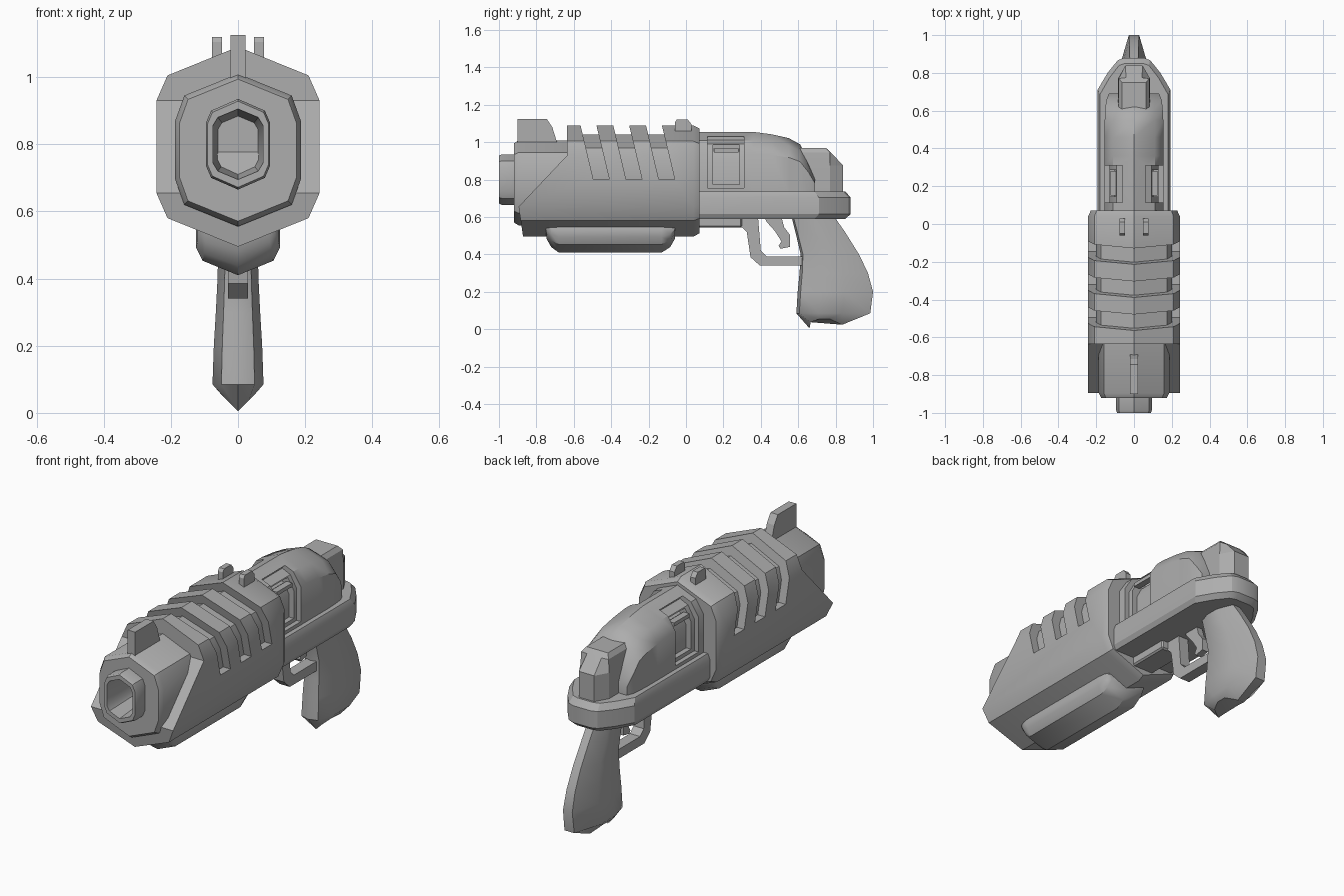
import bpy, bmesh, math

cube = bpy.data.objects.get("Cube")
if cube:
    bpy.data.objects.remove(cube, do_unlink=True)

grey = bpy.data.materials.new("mid grey")
grey.use_nodes = True
grey.diffuse_color = (0.42, 0.42, 0.42, 1)
grey.node_tree.nodes["Principled BSDF"].inputs["Base Color"].default_value = (0.42, 0.42, 0.42, 1)


def loft(name, rings, first=None, smooth=35, bevel=0):
    """Skin a list of equal rings of 3D points and cap both ends."""
    n = len(rings[0])
    bm = bmesh.new()
    vs = [[bm.verts.new(p) for p in ring] for ring in rings]
    for a, b in zip(vs, vs[1:]):
        for i in range(n):
            j = (i + 1) % n
            bm.faces.new((a[i], a[j], b[j], b[i]))
    for cap in first or [range(n)]:
        bm.faces.new([vs[0][i] for i in cap])
    bm.faces.new(vs[-1])
    bmesh.ops.recalc_face_normals(bm, faces=bm.faces)
    if bevel:
        bmesh.ops.bevel(bm, geom=bm.edges[:], offset=bevel, segments=1, affect='EDGES')
    me = bpy.data.meshes.new(name)
    bm.to_mesh(me)
    bm.free()
    me.materials.append(grey)
    ob = bpy.data.objects.new(name, me)
    bpy.context.scene.collection.objects.link(ob)
    shade(ob, smooth)
    return ob


def shade(ob, angle):
    bpy.ops.object.select_all(action='DESELECT')
    ob.select_set(True)
    bpy.context.view_layer.objects.active = ob
    if angle:
        bpy.ops.object.shade_smooth_by_angle(angle=math.radians(angle))


def mirror(half):
    """Close a right-hand half outline over the centre line."""
    return half + [(-x, z) for x, z in reversed(half) if abs(x) > 1e-6]


def section(half, y, s=1.0, cz=0.8):
    return [(x * s, y, cz + (z - cz) * s) for x, z in mirror(half)]


def plate(name, profile, x0, x1, **kw):
    """Side profile of (y, z) points extruded across x."""
    return loft(name, [[(x, y, z) for y, z in profile] for x in (x0, x1)], **kw)


def box(name, x0, x1, y0, y1, z0, z1, **kw):
    return plate(name, [(y0, z0), (y1, z0), (y1, z1), (y0, z1)], x0, x1, **kw)


def cut(ob, cutters):
    for c in cutters:
        c.hide_render = True
        mod = ob.modifiers.new("cut", 'BOOLEAN')
        mod.operation, mod.solver, mod.object = 'DIFFERENCE', 'EXACT', c
        bpy.context.view_layer.objects.active = ob
        bpy.ops.object.modifier_apply(modifier=mod.name)
        bpy.data.objects.remove(c, do_unlink=True)
    shade(ob, 35)


# Barrel block, muzzle and bore in one skin
block = [(0, 1.01), (.16, .945), (.187, .87), (.187, .695), (.16, .62), (0, .555)]
muzzle = [(0, .935), (.08, .9), (.095, .865), (.095, .735), (.08, .7), (0, .665)]
bore = [(0, .905), (.06, .88), (.075, .855), (.075, .745), (.06, .72), (0, .695)]
loft("barrel", [section(block, -.5), section(block, -.895), section(block, -.92, .93, .78),
                section(muzzle, -.92), section(muzzle, -.985), section(muzzle, -1, .95),
                section(bore, -1), section(bore, -.78, .8)])

# Shroud with a stepped diagonal front edge
outer = [(0, 1.09), (.21, 1.005), (.243, .93), (.243, .655), (.21, .58), (0, .495)]


def front_y(z):
    if z > .92:
        return -.635
    return -.895 + max(0, .655 - z) * .15


front = [(x, front_y(z), z) for x, z in mirror(outer)]
shroud = loft("shroud", [front, section(outer, .04), section(outer, .072, .94)],
              first=[(0, 1, 2, 8, 9), (2, 3, 7, 8), (3, 4, 5, 6, 7)])
cut(shroud, [plate("slot_cutter", [(y, .8), (y + .085, .8), (y - .01, 1.2), (y - .095, 1.2)], -.5, .5)
             for y in (-.495, -.32, -.145)])
core = [(0, 1.04), (.175, .97), (.2, .91), (.2, .7), (.17, .64), (0, .58)]
loft("shroud_core", [section(core, -.6), section(core, 0)])

# Sights
plate("front_sight", [(-.9, .98), (-.9, 1.125), (-.745, 1.125), (-.715, 1.08), (-.69, 1.0), (-.69, .98)],
      -.022, .022, smooth=0)
for side, x in (("left", .062), ("right", -.062)):
    plate("rear_sight_" + side, [(-.06, 1.03), (-.06, 1.105), (-.05, 1.12), (.01, 1.12), (.03, 1.095), (.03, 1.03)],
          x - .015, x + .015, smooth=0)

# Rounded rail below the shroud
rail = [(.09, .6), (.125, .545), (.125, .493), (.105, .453), (0, .41)]
rail_ring = lambda y, s: [(x * (.75 + .25 * s), y, .6 + (z - .6) * s) for x, z in mirror(rail)]
loft("under_rail", [rail_ring(y, s) for y, s in
                    ((-.755, .3), (-.745, .62), (-.72, .85), (-.68, 1), (-.13, 1), (-.085, .85), (-.06, .62), (-.055, .3))])

# Receiver with nested side ports
body = [(0, 1.055), (.11, 1.01), (.155, .94), (.155, .72), (0, .715)]


def body_ring(y, t, s=1.0):
    return [(x * s, y, .72 + (z - .72) * t) for x, z in mirror(body)]


def port(x, y0, y1, z0, z1):
    return [box("port_cutter", a, b, y0, y1, z0, z1) for a, b in ((x, .4), (-.4, -x))]


receiver = loft("receiver", [body_ring(*r) for r in
                             ((.05, 1), (.36, 1), (.46, .96), (.55, .9), (.61, .8, .98), (.655, .54, .95), (.69, .27, .86))])
cut(receiver, port(.045, .115, .31, .755, 1.03))
liner = loft("port_liner", [body_ring(.1, .93, .84), body_ring(.33, .93, .84)])
cut(liner, port(.05, .145, .285, .775, .985))
loft("port_plate", [body_ring(.13, .8, .66), body_ring(.3, .8, .66)])
for s in (-1, 1):
    box("port_clip_left" if s > 0 else "port_clip_right", s * .09, s * .125, .15, .28, .945, .965, smooth=0)

# Rear block behind the receiver
rear = [(.085, .6), (.085, .77), (.045, .84)]
rear_ring = lambda z, s, back: [(x * s, min(y, back), z) for x, y in mirror(rear)]
loft("rear_block", [rear_ring(.7, 1, 1), rear_ring(.875, 1, 1), rear_ring(.945, .95, .775), rear_ring(.968, .75, .75)],
     smooth=20)

# Frame flange with a tapered tail
plan = [(.193, .05), (.193, .71), (.14, .8), (.085, .868), (.05, .88)]
loft("frame", [[(x * s, .05 + (y - .05) * (s + 1) / 2, z) for x, y in mirror(plan)]
               for z, s in ((.59, .93), (.615, 1), (.705, 1), (.737, .93))], smooth=25)

# Lower frame, trigger guard and trigger
box("lower_frame", -.065, .065, .05, .3, .545, .61, bevel=.008, smooth=0)
plate("trigger_guard", [(.2, .6), (.2, .545), (.3, .545), (.325, .52), (.345, .385), (.395, .34), (.625, .34),
                        (.625, .39), (.43, .39), (.4, .42), (.385, .6)], -.03, .03, smooth=0)
plate("trigger", [(.42, .6), (.43, .575), (.475, .525), (.51, .47), (.495, .445), (.505, .43), (.555, .44),
                  (.555, .505), (.525, .545), (.51, .6)], -.018, .018, smooth=0)

# Grip
grip = [(0, 0), (.65, .04), (1, .3), (1, .62), (.38, 1)]


def grip_ring(z, yf, yb, w, vee=0):
    return [(x * w, yf + t * (yb - yf), z + vee * abs(x)) for x, t in mirror(grip)]


loft("grip", [grip_ring(*r) for r in
              ((.62, .56, .78, .058), (.52, .585, .85, .058), (.4, .613, .925, .061), (.3, .607, .973, .066),
               (.2, .597, 1, .072), (.085, .59, .985, .076), (.005, .66, .835, .05, .05))], smooth=45)
